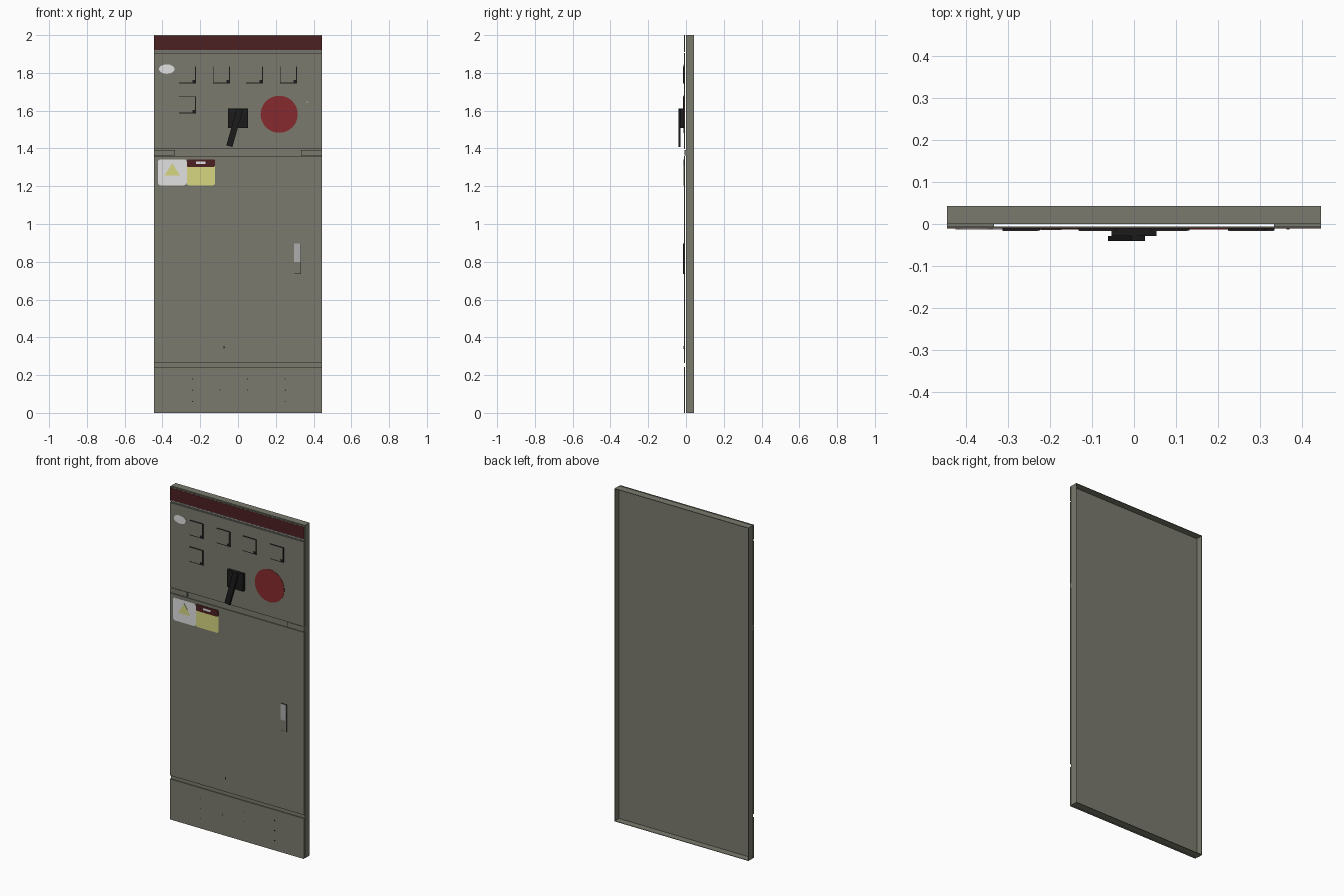
import bpy, bmesh, math
from mathutils import Matrix

if "Cube" in bpy.data.objects:
    bpy.data.objects.remove(bpy.data.objects["Cube"])


def mat(name, r, g, b):
    m = bpy.data.materials.new(name)
    m.diffuse_color = (r, g, b, 1)
    m.use_nodes = True
    m.node_tree.nodes["Principled BSDF"].inputs["Base Color"].default_value = m.diffuse_color
    return m


BODY = mat("olive_grey", 0.195, 0.195, 0.155)
MAROON = mat("dark_maroon", 0.07, 0.014, 0.016)
RED = mat("signal_red", 0.24, 0.024, 0.027)
BLACK = mat("black", 0.011, 0.011, 0.011)
WHITE = mat("white", 0.75, 0.75, 0.75)
YELLOW = mat("label_yellow", 0.68, 0.68, 0.22)
SILVER = mat("silver_grey", 0.42, 0.42, 0.42)

FRONT = -0.011   # front surface of the doors


def prism(name, outline, y0, y1, material):
    """Extrude an (x, z) outline from y0 to y1."""
    bm = bmesh.new()
    face = bm.faces.new([bm.verts.new((x, y0, z)) for x, z in outline])
    ext = bmesh.ops.extrude_face_region(bm, geom=[face])
    for v in ext["geom"]:
        if isinstance(v, bmesh.types.BMVert):
            v.co.y = y1
    bmesh.ops.recalc_face_normals(bm, faces=bm.faces)
    me = bpy.data.meshes.new(name)
    bm.to_mesh(me)
    bm.free()
    ob = bpy.data.objects.new(name, me)
    bpy.context.collection.objects.link(ob)
    me.materials.append(material)
    return ob


def box(name, x0, x1, z0, z1, y0, y1, material):
    return prism(name, [(x0, z0), (x1, z0), (x1, z1), (x0, z1)], y0, y1, material)


def oval(cx, cz, rx, rz, n):
    return [(cx + rx * math.cos(2 * math.pi * i / n),
             cz + rz * math.sin(2 * math.pi * i / n)) for i in range(n)]


def rounded(x0, x1, z0, z1, r, n=4):
    pts = []
    for k, (cx, cz) in enumerate([(x1 - r, z1 - r), (x0 + r, z1 - r),
                                  (x0 + r, z0 + r), (x1 - r, z0 + r)]):
        for i in range(n + 1):
            a = math.pi / 2 * (k + i / n)
            pts.append((cx + r * math.cos(a), cz + r * math.sin(a)))
    return pts


W = 0.445
T = 0.003

# shallow tray open at the back
box("frame_sheet", -W, W, 0, 2, 0, T, BODY)
for s, side in ((-1, "left"), (1, "right")):
    a, b = sorted((s * W, s * (W - T)))
    box(side + "_flange", a, b, 0, 2, T, 0.043, BODY)
    # spacer strips in the gap between the doors
    a, b = sorted((s * W, s * 0.333))
    box(side + "_spacer", a, b, 1.363, 1.393, -0.009, 0, BODY)
box("bottom_flange", -W + T, W - T, 0, T, T, 0.043, BODY)
box("top_flange", -W + T, W - T, 2 - T, 2, T, 0.043, BODY)

# front plates standing just off the frame
box("header_plate", -W, W, 1.911, 2.0, -0.006 - 0.004, -0.006, BODY)
box("header_band", -W, W, 1.921, 1.994, FRONT, -0.010, MAROON)
box("header_trim", -W, W, 1.911, 1.917, FRONT, -0.010, SILVER)
box("upper_door", -W, W, 1.396, 1.904, FRONT, -0.006, BODY)
box("main_door", -W, W, 0.264, 1.361, FRONT, -0.006, BODY)
box("kick_plate", -W, W, 0, 0.243, FRONT, -0.006, BODY)

# square meters: black case, grey face, black corner
S = 0.045
for i, (x, z) in enumerate([(-0.268, 1.79), (-0.087, 1.79), (0.087, 1.79),
                            (0.268, 1.79), (-0.268, 1.63)]):
    box(f"meter_case_{i}", x - S, x + S, z - S, z + S, -0.0155, FRONT, BLACK)
    box(f"meter_face_{i}", x - S + 0.001, x + S - 0.005, z - S + 0.005, z + S - 0.002,
        -0.0165, -0.0155, BODY)
    box(f"meter_corner_{i}", x + S - 0.018, x + S - 0.005, z - S + 0.005, z - S + 0.018,
        -0.0170, -0.0165, BLACK)

# rotary switch with slanted lever
box("switch_base", -0.053, 0.053, 1.507, 1.612, -0.028, FRONT, BLACK)
lever = box("switch_lever", -0.0165, 0.0165, -0.102, 0.102, -0.0405, -0.028, BLACK)
lever.data.transform(Matrix.Translation((-0.018, 0, 1.51)) @
                     Matrix.Rotation(math.atan2(0.055, 0.195), 4, 'Y'))

# red disc and oval badge
prism("red_disc", oval(0.218, 1.581, 0.098, 0.098, 48), -0.0125, FRONT, RED)
prism("oval_badge", oval(-0.377, 1.82, 0.041, 0.025, 32), -0.0125, FRONT, WHITE)
prism("indicator_screw", oval(0.366, 1.645, 0.004, 0.004, 10), -0.0125, FRONT, SILVER)

# warning labels
prism("white_label", rounded(-0.424, -0.271, 1.205, 1.342, 0.015), -0.0125, FRONT, WHITE)
prism("warning_triangle", [(-0.388, 1.258), (-0.308, 1.258), (-0.348, 1.322)],
      -0.0135, -0.0125, YELLOW)
prism("yellow_label", rounded(-0.271, -0.122, 1.205, 1.320, 0.01), -0.0125, FRONT, YELLOW)
prism("label_heading", rounded(-0.271, -0.122, 1.302, 1.342, 0.008), -0.0135, FRONT, MAROON)
box("heading_patch", -0.222, -0.172, 1.318, 1.330, -0.0142, -0.0135, WHITE)

# door handle: dark sides, grey cover, silver grip
box("handle_base", 0.296, 0.334, 0.735, 0.897, -0.015, FRONT, BLACK)
box("handle_cover", 0.296, 0.332, 0.737, 0.800, -0.016, -0.015, BODY)
box("handle_grip", 0.296, 0.332, 0.800, 0.896, -0.017, -0.015, SILVER)

# keyhole and kick plate rivets
box("keyhole", -0.081, -0.069, 0.338, 0.356, -0.0118, FRONT, BODY)
prism("keyhole_slot", oval(-0.074, 0.347, 0.004, 0.008, 12), -0.0125, -0.0118, BLACK)
rows = {0.18: (-0.24, 0.05, 0.25), 0.12: (-0.24, -0.095, 0.05, 0.25), 0.06: (-0.24, 0.25)}
for z, xs in rows.items():
    for x in xs:
        prism("rivet", oval(x, z, 0.003, 0.003, 8), -0.0118, FRONT, BLACK)
